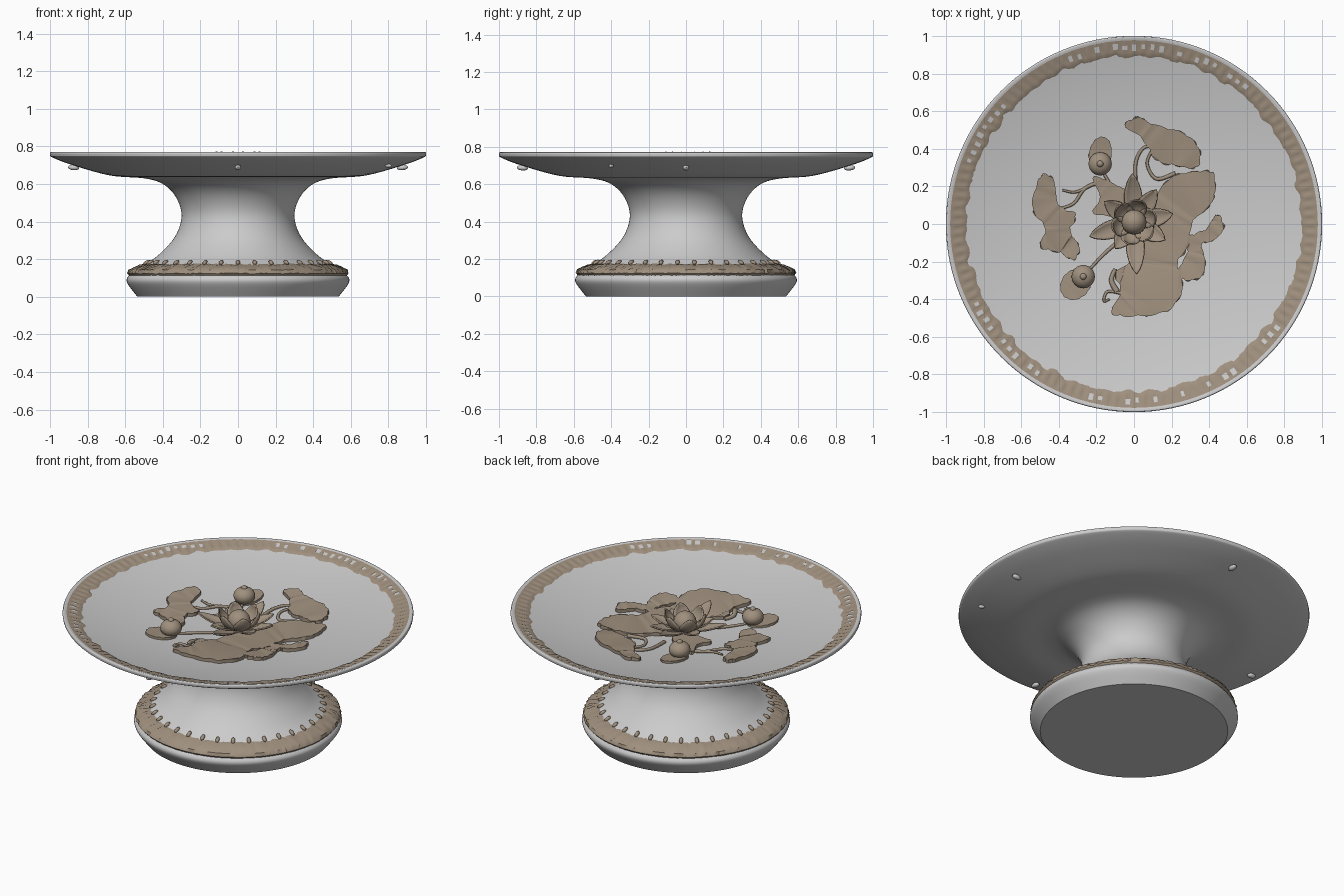
import bpy, bmesh, math, random
from math import sin, cos, pi, radians, tau
from mathutils import Vector
from mathutils.geometry import interpolate_bezier

random.seed(4)
old = bpy.data.objects.get("Cube")
if old:
    bpy.data.objects.remove(old)


def material(name, rgb):
    m = bpy.data.materials.new(name)
    m.use_nodes = True
    m.diffuse_color = (*rgb, 1)
    m.node_tree.nodes["Principled BSDF"].inputs["Base Color"].default_value = (*rgb, 1)
    return m


GLAZE = material("pale grey glaze", (0.60, 0.60, 0.60))
BRONZE = material("brown bronze", (0.35, 0.28, 0.21))


def finish(bm, name, mat, angle=40, thickness=0):
    bmesh.ops.remove_doubles(bm, verts=bm.verts, dist=1e-5)
    bmesh.ops.recalc_face_normals(bm, faces=bm.faces)
    me = bpy.data.meshes.new(name)
    bm.to_mesh(me)
    bm.free()
    me.materials.append(mat)
    ob = bpy.data.objects.new(name, me)
    bpy.context.collection.objects.link(ob)
    if thickness:
        mod = ob.modifiers.new("thickness", "SOLIDIFY")
        mod.thickness = thickness
        mod.offset = 0
    bpy.ops.object.select_all(action="DESELECT")
    ob.select_set(True)
    bpy.context.view_layer.objects.active = ob
    bpy.ops.object.shade_smooth_by_angle(angle=radians(angle))
    return ob


def add_grid(bm, fn, nu, nv, wrap=False):
    """Surface through fn(i, j); wrap closes the first direction."""
    rows = [[bm.verts.new(fn(i, j)) for j in range(nv)] for i in range(nu)]
    for i in range(nu if wrap else nu - 1):
        a, b = rows[i], rows[(i + 1) % nu]
        for j in range(nv - 1):
            bm.faces.new((a[j], b[j], b[j + 1], a[j + 1]))


def spline(pts, n, closed=False):
    """Smooth curve through a few points."""
    p = [Vector(q) for q in pts]
    k, out = len(p), []
    get = (lambda i: p[i % k]) if closed else (lambda i: p[min(max(i, 0), k - 1)])
    for i in range(k if closed else k - 1):
        a, b = get(i), get(i + 1)
        h1, h2 = a + (b - get(i - 1)) / 6, b - (get(i + 2) - a) / 6
        out += interpolate_bezier(a, h1, h2, b, n + 1)[:-1]
    return out if closed else out + [p[-1]]


def floor(x, y):
    return 0.64 + 0.128 * math.hypot(x, y) ** 2.2


def lathe(name, profile, mat, seg=128):
    bm = bmesh.new()
    add_grid(bm, lambda i, j: (profile[j][0] * cos(tau * i / seg),
                               profile[j][0] * sin(tau * i / seg), profile[j][1]),
             seg, len(profile), True)
    return finish(bm, name, mat)


# Pedestal dish: foot, waisted stem, flared underside, rim and hollow
foot = [(0, 0), (0.53, 0)] + [tuple(v)[:2] for v in spline(
    [(0.535, 0, 0), (0.585, 0.065, 0), (0.592, 0.095, 0), (0.575, 0.117, 0)], 4)]
stem = [tuple(v)[:2] for v in spline(
    [(0.57, 0.13, 0), (0.5, 0.17, 0), (0.42, 0.225, 0), (0.335, 0.32, 0), (0.3, 0.43, 0),
     (0.33, 0.53, 0), (0.4, 0.6, 0), (0.5, 0.63, 0), (0.68, 0.645, 0), (0.88, 0.7, 0),
     (0.985, 0.74, 0), (1, 0.755, 0), (0.997, 0.77, 0), (0.985, 0.77, 0)], 5)]
hollow = [(r / 20, floor(r / 20, 0)) for r in range(19, -1, -1)]
lathe("pedestal_dish", foot + stem + hollow, GLAZE)

# Rim band: raised ring with fluting and a ragged inner edge
wave = [random.uniform(-0.008, 0.008) for _ in range(480)]


def rim_point(i, j):
    t, a = j / 6, tau * i / 480
    inner = 0.888 + 0.009 * sin(i * tau / 10) * sin(a * 7) + wave[i // 4]
    r = inner + (0.987 - inner) * t
    lift = -0.002 if j == 0 else 0.005 + (0.003 * cos(i * pi / 2) if 1 < j < 5 else 0)
    return r * cos(a), r * sin(a), min(floor(r, 0) + lift, 0.773)


bm = bmesh.new()
add_grid(bm, rim_point, 480, 7, True)
finish(bm, "rim_band", BRONZE)

# Pale inlays set along parts of the rim band
bm = bmesh.new()
for start, end in ((48, 118), (138, 162), (204, 238), (256, 306), (318, 326)):
    for deg in range(start, end, 3):
        if random.random() < 0.75:
            a, r = radians(deg), 0.94 + random.uniform(-0.008, 0.008)
            da, dr = random.uniform(0.009, 0.015), random.uniform(0.01, 0.018)
            corners = [(r - dr, a - da), (r + dr, a - da), (r + dr, a + da), (r - dr, a + da)]
            bm.faces.new([bm.verts.new((q * cos(b), q * sin(b), floor(q, 0) + 0.009))
                          for q, b in corners])
finish(bm, "rim_inlays", GLAZE)

# Foot band: rough ring around the shoulder of the foot
band = [(0.578, 0.112), (0.588, 0.124), (0.58, 0.142), (0.555, 0.155), (0.525, 0.168), (0.492, 0.174)]
rough = [random.uniform(-0.004, 0.004) for _ in range(240)]


def band_point(i, j):
    r, z = band[j]
    a, k = tau * i / 240, rough[(i + 37 * j) % 240]
    return (r + k) * cos(a), (r + k) * sin(a), z + k * 0.7


bm = bmesh.new()
add_grid(bm, band_point, 240, 6, True)
finish(bm, "foot_band", BRONZE)


def ball(bm, centre, size, turn=0, tilt=0, seg=12):
    """Stretched sphere, tilted in elevation and turned about z."""
    made = bmesh.ops.create_uvsphere(bm, u_segments=seg, v_segments=seg // 2 + 2, radius=1)
    ca, sa, ct, st = cos(turn), sin(turn), cos(tilt), sin(tilt)
    for v in made["verts"]:
        x, y, z = (v.co[k] * size[k] for k in range(3))
        x, z = x * ct - z * st, x * st + z * ct
        v.co = Vector((x * ca - y * sa, x * sa + y * ca, z)) + Vector(centre)


# Drops standing above the foot band
bm = bmesh.new()
for i in range(34):
    a = tau * (i + 0.5) / 34
    ball(bm, (0.487 * cos(a), 0.487 * sin(a), 0.182), (0.022, 0.012, 0.011), a + pi, 0.5, 8)
finish(bm, "foot_drops", BRONZE)

# Small knobs under the rim
bm = bmesh.new()
for i in range(4):
    a = i * pi / 2
    ball(bm, (0.875 * cos(a), 0.875 * sin(a), 0.687), (0.03, 0.017, 0.014), a, 0.1)
ball(bm, (0.8, -0.4, 0.697), (0.02, 0.012, 0.01), -0.46)
finish(bm, "rim_knobs", GLAZE)


# Leaves: ruffled slabs lying in the hollow
def leaf(name, outline, ruffle=0.011, height=0.02):
    pts = spline([(x, y, 0) for x, y in outline], 8, True)
    mid = sum(pts, Vector()) / len(pts)
    bm = bmesh.new()
    top, low = [], []
    for i, p in enumerate(pts):
        q = p + (p - mid).normalized() * ruffle * (abs(sin(i * pi / 5)) - 0.5)
        z = floor(q.x, q.y)
        top.append(bm.verts.new((q.x, q.y, z + height + 0.25 * ruffle * sin(i * 1.7))))
        low.append(bm.verts.new((q.x, q.y, z - 0.006)))
    for i in range(len(pts)):
        k = (i + 1) % len(pts)
        bm.faces.new((low[i], low[k], top[k], top[i]))
    cap = bm.faces.new(top)
    bmesh.ops.triangulate(bm, faces=[cap])
    finish(bm, name, BRONZE, 35)


leaf("large_leaf", [(-0.02, 0.06), (0.1, 0.14), (0.2, 0.25), (0.34, 0.28), (0.42, 0.27), (0.43, 0.16),
                    (0.39, 0.08), (0.31, 0.01), (0.29, -0.12), (0.23, -0.21), (0.26, -0.34),
                    (0.18, -0.46), (0, -0.49), (-0.12, -0.47), (-0.07, -0.36), (-0.1, -0.26),
                    (-0.02, -0.2), (0, -0.08)])
leaf("back_leaf", [(-0.05, 0.52), (0.02, 0.57), (0.1, 0.53), (0.27, 0.48), (0.35, 0.39), (0.33, 0.3),
                   (0.23, 0.31), (0.12, 0.34), (0.04, 0.46)])
leaf("right_side_leaf", [(-0.5, 0.25), (-0.43, 0.24), (-0.4, 0.1), (-0.31, 0.05), (-0.34, -0.04),
                         (-0.29, -0.12), (-0.32, -0.19), (-0.4, -0.15), (-0.5, -0.12), (-0.47, -0.02),
                         (-0.54, 0.08)])
leaf("left_side_leaf", [(0.44, 0.05), (0.48, -0.02), (0.42, -0.09), (0.36, -0.11), (0.38, -0.2),
                        (0.36, -0.28), (0.28, -0.3), (0.23, -0.26), (0.28, -0.16), (0.29, -0.07),
                        (0.38, -0.03)])
leaf("inner_leaf", [(-0.22, 0.25), (-0.12, 0.22), (0, 0.14), (0, 0), (-0.12, 0.04), (-0.22, 0.06),
                    (-0.18, 0.14)], 0.004)


def round_leaf(name, x, y, a, b, turn):
    leaf(name, [(x + a * cos(t) * cos(turn) - b * sin(t) * sin(turn),
                 y + a * cos(t) * sin(turn) + b * sin(t) * cos(turn))
                for t in (k * pi / 4 for k in range(8))], 0.003, 0.014)


round_leaf("back_bud_leaf", -0.18, 0.37, 0.095, 0.06, 1.4)
round_leaf("front_bud_leaf", -0.31, -0.32, 0.09, 0.075, 0.8)


# Stems and tendrils: tapered tubes resting on the hollow
def stem_tube(name, pts, radius=0.011):
    cu = bpy.data.curves.new(name, "CURVE")
    cu.dimensions = "3D"
    cu.bevel_depth = radius
    cu.bevel_resolution = 2
    cu.use_fill_caps = True
    path = spline([(x, y, floor(x, y) + 0.008) for x, y in pts], 6)
    sp = cu.splines.new("POLY")
    sp.points.add(len(path) - 1)
    for i, p in enumerate(path):
        sp.points[i].co = (*p, 1)
        sp.points[i].radius = 1 - 0.4 * i / len(path)
    cu.materials.append(BRONZE)
    bpy.context.collection.objects.link(bpy.data.objects.new(name, cu))


stem_tube("back_bud_stem", [(-0.05, 0.08), (-0.12, 0.2), (-0.18, 0.3)])
stem_tube("front_bud_stem", [(-0.04, -0.06), (-0.16, -0.16), (-0.26, -0.27)])
stem_tube("right_leaf_stem", [(-0.16, 0.23), (-0.26, 0.19), (-0.32, 0.11), (-0.4, 0.08)])
stem_tube("right_leaf_side_stem", [(-0.22, 0.21), (-0.31, 0.17), (-0.38, 0.18)], 0.009)
stem_tube("back_leaf_stem", [(0.01, 0.2), (0.01, 0.33), (0.06, 0.41), (0.16, 0.4)])
stem_tube("back_leaf_side_stem", [(0.22, 0.27), (0.12, 0.24), (0.07, 0.32), (0.1, 0.4)])
stem_tube("left_leaf_stem", [(0.27, -0.06), (0.33, -0.07), (0.4, -0.04)])
stem_tube("tendril", [(-0.09, -0.36), (-0.12, -0.3), (-0.1, -0.24)], 0.016)
stem_tube("curled_tendril", [(-0.06, -0.37), (-0.14, -0.36), (-0.16, -0.41), (-0.13, -0.4)], 0.009)

# Buds with a small raised tip
bm = bmesh.new()
for x, y in ((-0.18, 0.32), (-0.27, -0.28)):
    z = floor(x, y)
    ball(bm, (x, y, z + 0.045), (0.062, 0.062, 0.05), seg=24)
    ball(bm, (x, y, z + 0.09), (0.018, 0.018, 0.018), seg=16)
finish(bm, "buds", BRONZE)


# Lotus flower: pointed petals bending upward, around a round heart
def petal(bm, turn, length, width, rise, curl, base=0.02, z=0.66):
    path, r = [(base, z)], rise
    for i in range(10):
        r = rise + curl * i / 9
        path.append((path[-1][0] + length / 10 * cos(r), path[-1][1] + length / 10 * sin(r)))

    def point(i, j):
        s, v = i / 10, j / 3 - 1
        w = width * sin(pi * (0.1 + 0.9 * s)) ** 0.75 if i < 10 else 0
        x, y = path[i][0] - 0.25 * w * v * v * sin(r), w * v
        return (x * cos(turn) - y * sin(turn), x * sin(turn) + y * cos(turn) + 0.01,
                path[i][1] + 0.3 * w * v * v)
    add_grid(bm, point, 11, 7)


bm = bmesh.new()
for deg, length in ((92, 0.25), (55, 0.2), (12, 0.2), (-30, 0.18), (-87, 0.27),
                    (-125, 0.16), (198, 0.24), (145, 0.18)):
    petal(bm, radians(deg), length, 0.048, 0.05, 0.45)
finish(bm, "outer_petals", BRONZE, 50, 0.008)
bm = bmesh.new()
for i in range(6):
    petal(bm, i * pi / 3 + 0.3, 0.17, 0.052, 0.1, 1.5)
finish(bm, "inner_petals", BRONZE, 50, 0.008)
bm = bmesh.new()
ball(bm, (0, 0.01, 0.705), (0.066, 0.066, 0.066), seg=24)
finish(bm, "flower_heart", BRONZE)
